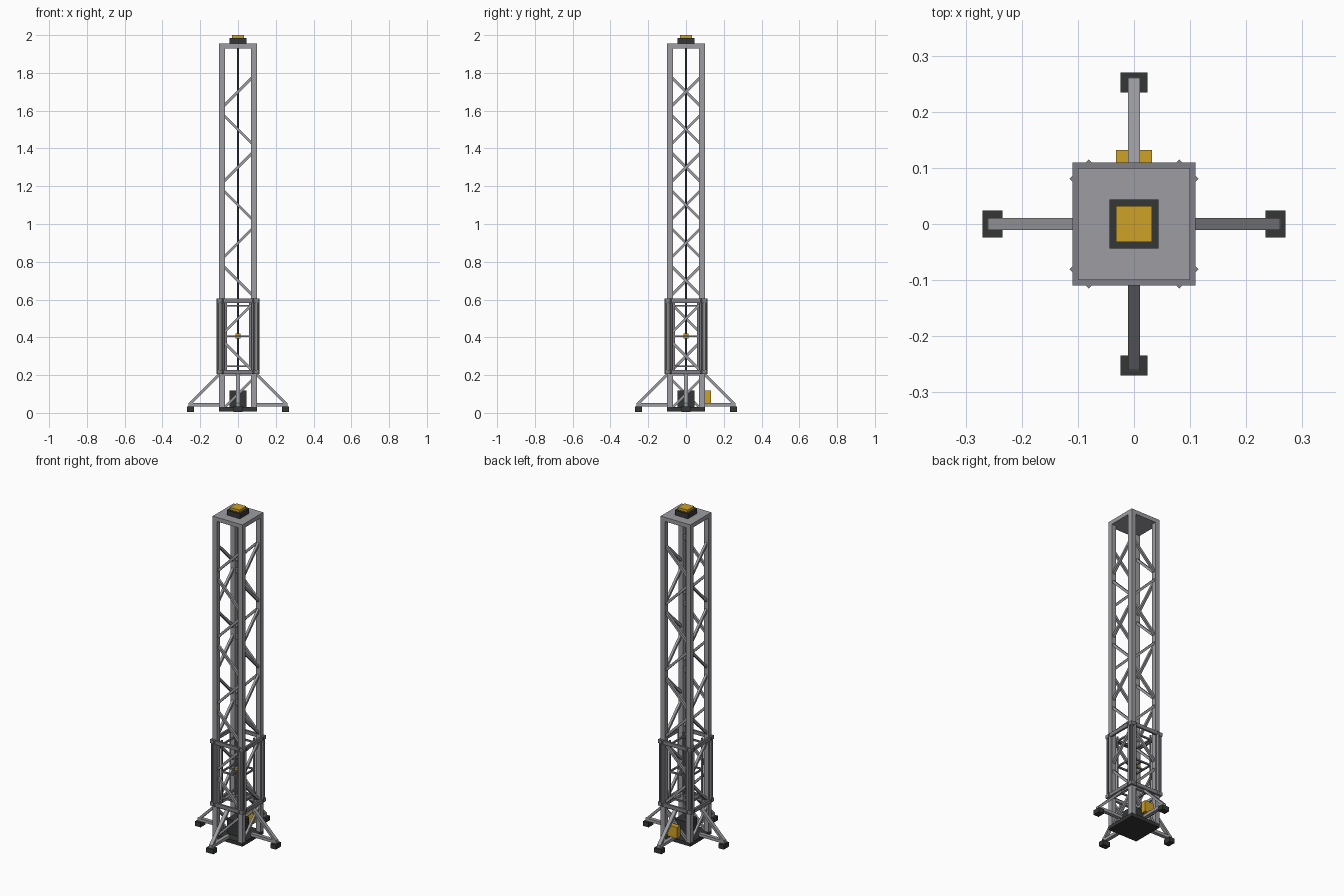
import bpy
import math
from mathutils import Vector, Matrix

old = bpy.data.objects.get("Cube")
if old:
    bpy.data.objects.remove(old, do_unlink=True)


def material(name, rgb):
    m = bpy.data.materials.new(name)
    m.use_nodes = True
    m.diffuse_color = (*rgb, 1)
    m.node_tree.nodes["Principled BSDF"].inputs["Base Color"].default_value = (*rgb, 1)
    return m


steel = material("steel grey", (0.34, 0.34, 0.36))
sleeve = material("sleeve grey", (0.22, 0.22, 0.24))
black = material("dark rubber", (0.035, 0.037, 0.037))
yellow = material("safety yellow", (0.62, 0.36, 0.02))
cable_mat = material("cable grey", (0.1, 0.1, 0.13))


def finish(ob, name, mat):
    ob.name = name
    ob.data.materials.append(mat)
    return ob


def box(name, lo, hi, mat):
    """Axis-aligned box between two corners."""
    lo, hi = Vector(lo), Vector(hi)
    bpy.ops.mesh.primitive_cube_add(size=1)
    ob = bpy.context.object
    ob.data.transform(Matrix.Translation((lo + hi) / 2) @ Matrix.Diagonal((*(hi - lo), 1)))
    return finish(ob, name, mat)


def bar(name, a, b, size, mat, depth=None):
    """Square bar running from a to b."""
    a, b = Vector(a), Vector(b)
    d = b - a
    # Keep one side of the bar level
    side = Vector((0, 0, 1)).cross(d)
    side = side.normalized() if side.length > 1e-5 else Vector((1, 0, 0))
    up = d.normalized().cross(side)
    rot = Matrix((side, up, d.normalized())).transposed().to_4x4()
    bpy.ops.mesh.primitive_cube_add(size=1)
    ob = bpy.context.object
    scale = Matrix.Diagonal((size, depth or size, d.length, 1))
    ob.data.transform(Matrix.Translation((a + b) / 2) @ rot @ scale)
    return finish(ob, name, mat)


def rod(name, a, b, radius, mat, sides=8):
    a, b = Vector(a), Vector(b)
    bpy.ops.mesh.primitive_cylinder_add(vertices=sides, radius=radius, depth=(b - a).length)
    ob = bpy.context.object
    rot = (b - a).to_track_quat("Z", "Y").to_matrix().to_4x4()
    ob.data.transform(Matrix.Translation((a + b) / 2) @ rot)
    return finish(ob, name, mat)


def turned(k, x, y, z):
    """Point turned by k quarter turns about the mast axis."""
    return Matrix.Rotation(k * math.pi / 2, 3, "Z") @ Vector((x, y, z))


# Base, winch housing and control boxes
box("base_plate", (-0.1, -0.1, 0.008), (0.1, 0.1, 0.03), black)
box("winch_housing", (-0.044, -0.044, 0.03), (0.044, 0.044, 0.118), black)
box("control_box", (-0.032, 0.1, 0.05), (0.032, 0.132, 0.118), yellow)

# Mast posts, top plate and cap
for sx in (-1, 1):
    for sy in (-1, 1):
        box("mast_post", (sx * 0.07, sy * 0.07, 0.03), (sx * 0.1, sy * 0.1, 1.94), steel)
box("top_plate", (-0.1, -0.1, 1.93), (0.1, 0.1, 1.955), steel)
box("cap_base", (-0.044, -0.044, 1.955), (0.044, 0.044, 1.985), black)
box("cap_light", (-0.032, -0.032, 1.985), (0.032, 0.032, 2.0), yellow)
rod("hoist_cable", (0, 0, 0.11), (0, 0, 1.93), 0.004, cable_mat)

# Zigzag lattice: front and back match, left and right cross each other
for i in range(9):
    z = 0.1 + 0.2 * i
    s = 0.08 * (1 if i % 2 == 0 else -1)
    for side in (-1, 1):
        p = 0.085 * side
        bar("lattice_brace", (-0.08, p, z - s), (0.08, p, z + s), 0.014, steel)
        bar("lattice_brace", (p, -0.08, z - s * side), (p, 0.08, z + s * side), 0.014, steel)

# Stabiliser legs on the four sides
for k in range(4):
    bar("leg_beam", turned(k, 0.09, 0, 0.043), turned(k, 0.262, 0, 0.043), 0.022, steel, 0.018)
    bar("leg_strut", turned(k, 0.256, 0, 0.046), turned(k, 0.1, 0, 0.202), 0.022, steel, 0.014)
    box("leg_foot", *[[f(c) for c in zip(turned(k, 0.234, -0.024, 0.006), turned(k, 0.27, 0.024, 0.034))]
                      for f in (min, max)], black)
    bar("leg_rail", turned(k, 0.09, -0.1, 0.205), turned(k, 0.09, 0.1, 0.205), 0.016, steel)

# Sliding sleeve: outer rings, corner rails and inner window frame
for k in range(4):
    for z in (0.217, 0.594):
        bar("sleeve_ring", turned(k, 0.104, -0.11, z), turned(k, 0.104, 0.11, z), 0.012, sleeve, 0.022)
        bar("window_rail", turned(k, 0.064, -0.064, z + (0.03 if z < 0.4 else -0.027)),
            turned(k, 0.064, 0.064, z + (0.03 if z < 0.4 else -0.027)), 0.009, sleeve)
    for s in (-1, 1):
        rod("sleeve_rail", turned(k, 0.106, s * 0.081, 0.205), turned(k, 0.106, s * 0.081, 0.606),
            0.009, sleeve, 4)
    rod("sleeve_corner", turned(k, 0.103, 0.103, 0.21), turned(k, 0.103, 0.103, 0.6), 0.006, sleeve)
    bar("window_post", turned(k, 0.064, 0.064, 0.217), turned(k, 0.064, 0.064, 0.594), 0.009, sleeve)
    bar("carriage_arm", turned(k, 0, 0, 0.405), turned(k, 0.064, 0, 0.405), 0.009, sleeve)
    bar("carriage_rail", turned(k, 0.064, -0.064, 0.405), turned(k, 0.064, 0.064, 0.405), 0.009, sleeve)
box("carriage_hub", (-0.014, -0.014, 0.393), (0.014, 0.014, 0.421), yellow)
